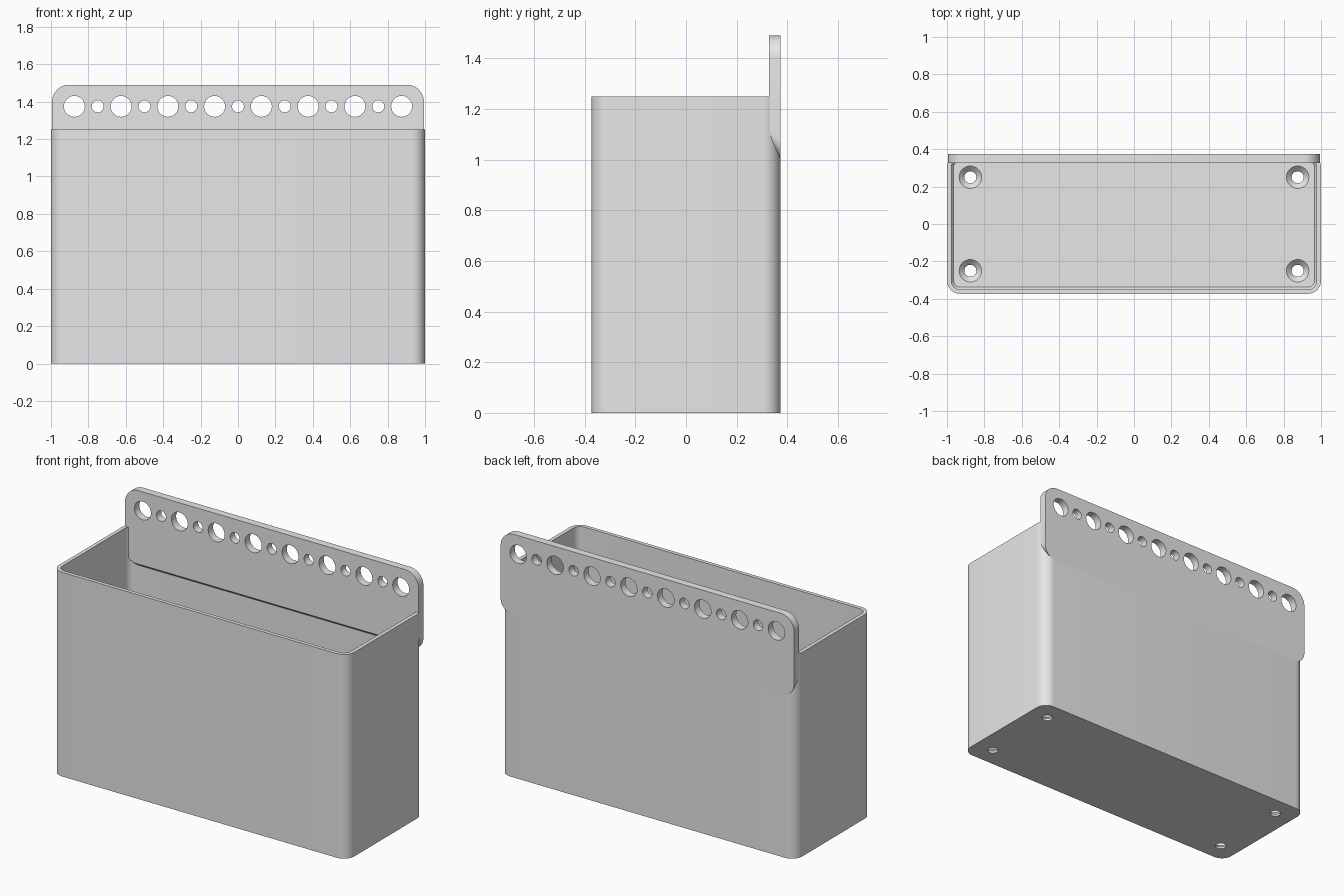
import bpy, bmesh
from math import sin, cos, pi, radians

cube = bpy.data.objects.get("Cube")
if cube:
    bpy.data.objects.remove(cube, do_unlink=True)

grey = bpy.data.materials.new("plain grey")
grey.use_nodes = True
colour = (0.8, 0.8, 0.8, 1)
grey.diffuse_color = colour
grey.node_tree.nodes["Principled BSDF"].inputs["Base Color"].default_value = colour

HALF_X, HALF_Y, HEIGHT, FLOOR = 1.0, 0.373, 1.25, 0.04


def outline(half_w, low, high, r_low, r_high, steps=10):
    """Rounded rectangle, with its own radius for the low and the high corners."""
    points = []
    corners = ((1, 1, r_high), (-1, 1, r_high), (-1, -1, r_low), (1, -1, r_low))
    for k, (sx, sy, r) in enumerate(corners):
        cx = sx * (half_w - r)
        cy = high - r if sy > 0 else low + r
        for i in range(steps + 1):
            a = (k + i / steps) * pi / 2
            points.append((cx + r * cos(a), cy + r * sin(a)))
    return points


def add_loft(bm, loops):
    """Skin a series of matching loops and cap both ends."""
    rings = [[bm.verts.new(p) for p in loop] for loop in loops]
    n = len(rings[0])
    for a, b in zip(rings, rings[1:]):
        for i in range(n):
            j = (i + 1) % n
            bm.faces.new((a[i], a[j], b[j], b[i]))
    bm.faces.new(rings[0][::-1])
    bm.faces.new(rings[-1])


def make_object(name, lofts):
    bm = bmesh.new()
    for loops in lofts:
        add_loft(bm, loops)
    bmesh.ops.recalc_face_normals(bm, faces=bm.faces)
    mesh = bpy.data.meshes.new(name)
    bm.to_mesh(mesh)
    bm.free()
    mesh.materials.append(grey)
    obj = bpy.data.objects.new(name, mesh)
    bpy.context.collection.objects.link(obj)
    return obj


def circle(r, place, n=32):
    return [place(r * cos(2 * pi * i / n), r * sin(2 * pi * i / n)) for i in range(n)]


def cut_and_shade(obj, cutter):
    cutter.hide_render = True
    mod = obj.modifiers.new("holes", "BOOLEAN")
    mod.operation, mod.solver, mod.object = "DIFFERENCE", "EXACT", cutter
    bpy.ops.object.select_all(action="DESELECT")
    bpy.context.view_layer.objects.active = obj
    obj.select_set(True)
    bpy.ops.object.modifier_apply(modifier=mod.name)
    bpy.data.objects.remove(cutter, do_unlink=True)
    bpy.ops.object.shade_smooth_by_angle(angle=radians(30))


# Open bin: outer wall, rim, inner wall and a small slope down to the floor
def bin_loop(inset, z):
    h = HALF_Y - inset
    r = 0.07 - inset
    return [(x, y, z) for x, y in outline(HALF_X - inset, -h, h, r, r)]


bin_body = make_object("bin", [[
    bin_loop(0, 0), bin_loop(0, HEIGHT), bin_loop(0.023, HEIGHT),
    bin_loop(0.023, FLOOR + 0.015), bin_loop(0.035, FLOOR)]])

# Four countersunk screw holes in the floor
screw_holes = []
for sx in (-1, 1):
    for sy in (-1, 1):
        steps = ((0.032, -0.05), (0.032, 0.012), (0.06, FLOOR), (0.06, 0.1))
        screw_holes.append([
            circle(r, lambda u, v, z=z: (sx * 0.875 + u, sy * 0.25 + v, z))
            for r, z in steps])
cut_and_shade(bin_body, make_object("screw_hole_cutter", screw_holes))


# Back plate with rounded corners and an underside sloping up to the front
def plate_loop(y, low):
    return [(x, y, z) for x, z in outline(0.994, low, 1.49, 0.075, 0.09)]


back_plate = make_object("back_plate", [[
    plate_loop(0.327, 1.04), plate_loop(HALF_Y + 0.001, 1.0)]])

# Row of alternating large and small holes
plate_holes = []
for i in range(-7, 8):
    radius = 0.056 if i % 2 else 0.032
    plate_holes.append([
        circle(radius, lambda u, v, y=y: (i * 0.125 + u, y, 1.375 + v))
        for y in (0.2, 0.5)])
cut_and_shade(back_plate, make_object("plate_hole_cutter", plate_holes))
